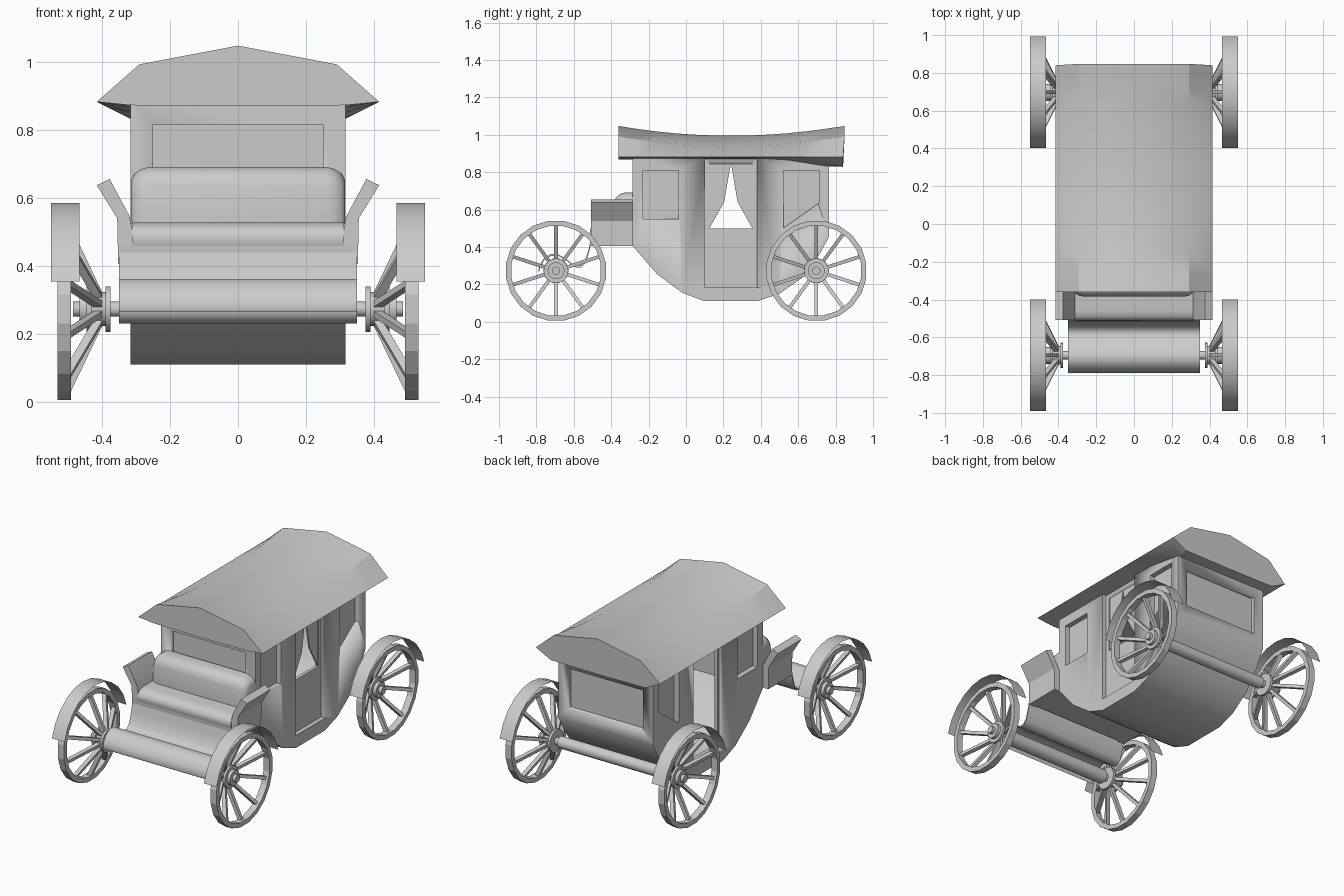
import bpy, bmesh, math
from mathutils import Vector, Matrix

if "Cube" in bpy.data.objects:
    bpy.data.objects.remove(bpy.data.objects["Cube"])

grey = bpy.data.materials.new("plain_grey")
grey.diffuse_color = (0.6, 0.6, 0.6, 1)
grey.use_nodes = True
grey.node_tree.nodes["Principled BSDF"].inputs["Base Color"].default_value = grey.diffuse_color


def finish(bm, name, angle=35):
    """Turn a bmesh into a named, shaded object."""
    bmesh.ops.recalc_face_normals(bm, faces=bm.faces)
    me = bpy.data.meshes.new(name)
    bm.to_mesh(me)
    bm.free()
    me.materials.append(grey)
    ob = bpy.data.objects.new(name, me)
    bpy.context.collection.objects.link(ob)
    bpy.ops.object.select_all(action='DESELECT')
    ob.select_set(True)
    bpy.context.view_layer.objects.active = ob
    bpy.ops.object.shade_smooth_by_angle(angle=math.radians(angle))
    return ob


def loft(name, rings, angle=35, caps=True, closed=True):
    """Skin a list of matching point rings."""
    bm = bmesh.new()
    vs = [[bm.verts.new(p) for p in r] for r in rings]
    n = len(vs[0])
    for a, b in zip(vs, vs[1:]):
        for i in range(n if closed else n - 1):
            j = (i + 1) % n
            bm.faces.new((a[i], a[j], b[j], b[i]))
    if caps:
        bm.faces.new(vs[0])
        bm.faces.new(vs[-1])
    return finish(bm, name, angle)


def slab(name, profile, x0, x1, angle=35):
    """Side profile of (y, z) points extruded across x."""
    return loft(name, [[(x, y, z) for y, z in profile] for x in (x0, x1)], angle)


def rect(a0, a1, b0, b1):
    return [(a0, b0), (a1, b0), (a1, b1), (a0, b1)]


def lathe_x(name, steps, y, z, n=20, angle=35):
    """Turned part along x from (x, radius) steps."""
    rings = [[(x, y + r * math.cos(2 * math.pi * i / n), z + r * math.sin(2 * math.pi * i / n))
              for i in range(n)] for x, r in steps]
    return loft(name, rings, angle)


# Coach body: hollow shell with recessed panels
outer = [(-.285, .9), (-.285, .405), (-.155, .255), (-.02, .155), (.10, .11), (.38, .11),
         (.50, .15), (.62, .235), (.71, .355), (.765, .455), (.765, .9)]
inner = [(-.235, .86), (-.235, .42), (-.12, .28), (0, .19), (.11, .155), (.37, .155),
         (.48, .19), (.59, .27), (.67, .38), (.715, .47), (.715, .82), (.5, .86)]
body = slab("coach_body", outer, -.316, .316)
rear_pane = [(.52, .81), (.71, .81), (.71, .635), (.52, .50)]
cutters = [slab("cavity", inner, -.27, .27)]
for s in (-1, 1):
    for pane in (rect(-.23, -.04, .55, .81), rear_pane):
        cutters.append(slab("side_window_cut", pane, s * .285, s * .4))
    cutters.append(slab("door_cut", rect(.10, .38, .185, .88), s * .29, s * .4))
cutters.append(slab("right_door_window_cut", rect(.125, .355, .50, .845), .2, .4))
cutters.append(slab("left_doorway_cut", rect(.115, .365, .20, .86), -.4, -.2))
cutters.append(slab("front_panel_cut", rect(-.4, -.26, .60, .815), -.25, .25))
cutters.append(slab("back_panel_cut", rect(.74, .9, .53, .77), -.25, .25))
for c in cutters:
    m = body.modifiers.new("cut", 'BOOLEAN')
    m.operation, m.solver, m.object = 'DIFFERENCE', 'EXACT', c
    bpy.context.view_layer.objects.active = body
    bpy.ops.object.modifier_apply(modifier=m.name)
    bpy.data.objects.remove(c)

# Tied curtains in the right door window
for s, label in ((-1, "front"), (1, "rear")):
    y = lambda d: .24 + s * d
    slab(label + "_curtain", [(y(.12), .85), (y(0), .85), (y(.036), .64), (y(.115), .50), (y(.12), .50)],
         .276, .284)

# Roof: saddle-backed top with overhanging eaves
rings = []
for i in range(13):
    t = i / 12
    sag = .052 * (1 - (2 * t - 1) ** 2)
    y = -.36 + 1.2 * t
    under = .872 - .04 * max(0, min(1, (y - .5) / .25))
    lean = .008 * (t == 1)
    half = [(.415, .882, 0), (.29, .992 - sag, lean), (0, 1.047 - sag, lean)]
    top = half + [(-x, z, d) for x, z, d in half[1::-1]]
    ring = top + [(-.316, under, 0), (0, under - .003, 0), (.316, under, 0)]
    rings.append([(x, y + d, z) for x, z, d in ring])
loft("roof", rings, 24)

# Driver's bench, cushions and arms
slab("bench_base", [(-.285, .405), (-.50, .405), (-.51, .44), (-.505, .49), (-.285, .49)], -.345, .345)
slab("seat_cushion", [(-.285, .45), (-.505, .45), (-.515, .475), (-.51, .502), (-.49, .52),
                      (-.46, .527), (-.285, .527)], -.312, .312, 50)
back = [(-.28, .0), (-.385, .0), (-.385, .11), (-.375, .14), (-.355, .16), (-.325, .168), (-.28, .168)]
rings = []
for x, k in ((-.315, .76), (-.305, .88), (-.285, .96), (-.26, 1), (.26, 1), (.285, .96), (.305, .88), (.315, .76)):
    rings.append([(x, -.28 + (y + .28) * k, .523 + z * k) for y, z in back])
loft("seat_back_cushion", rings, 50)
for s, label in ((-1, "left"), (1, "right")):
    arm = [(.352, .405), (.355, .54), (.415, .637), (.377, .655), (.318, .545), (.305, .47), (.305, .405)]
    loft(label + "_seat_arm", [[(s * x, y, z) for x, z in arm] for y in (-.508, -.283)], 25)

# Scrolled footboard
path = [(-.505, .46), (-.52, .39), (-.54, .325), (-.565, .30), (-.595, .302), (-.64, .335), (-.685, .362),
        (-.725, .362), (-.76, .34), (-.782, .305), (-.79, .275)]
slab("footboard", path + [(y + .004, z - .010) for y, z in reversed(path)], -.35, .35, 50)

# Axles, wheels and mudguards
Z = .273
for label, yc in (("front", -.695), ("rear", .697)):
    r = .042 if yc < 0 else .035
    lathe_x(label + "_axle", [(-.40, .022), (-.35, .022), (-.35, r), (.35, r), (.35, .022), (.40, .022)], yc, Z)
    for s, side in ((-1, "left"), (1, "right")):
        tag = label + "_" + side
        lathe_x(tag + "_hub", [(s * x, q) for x, q in ((.375, .067), (.39, .067), (.39, .05), (.43, .05),
                (.43, .066), (.445, .066), (.445, .045), (.465, .045), (.465, .022), (.485, .022))], yc, Z)
        # rim: square section swept round the hub
        bm = bmesh.new()
        N = 20
        sec = [(.49, .27), (.53, .27), (.53, .242), (.49, .242)]
        ringv = []
        for i in range(N):
            a = 2 * math.pi * (i + .5) / N
            ringv.append([bm.verts.new((s * x, yc + q * math.cos(a), Z + q * math.sin(a))) for x, q in sec])
        for i in range(N):
            A, B = ringv[i], ringv[(i + 1) % N]
            for j in range(4):
                k = (j + 1) % 4
                bm.faces.new((A[j], A[k], B[k], B[j]))
        finish(bm, tag + "_rim", 15)
        # dished spokes
        bm = bmesh.new()
        for i in range(10):
            a = 2 * math.pi * (i + .5) / 10
            d = Vector((0, math.cos(a), math.sin(a)))
            p = Vector((s * .41, yc, Z)) + d * .045
            q = Vector((s * .508, yc, Z)) + d * .25
            ax = (q - p).normalized()
            t = Vector((0, -math.sin(a), math.cos(a)))
            rot = Matrix((t, ax.cross(t), ax)).transposed().to_4x4()
            bmesh.ops.create_cube(bm, size=1, matrix=Matrix.Translation((p + q) / 2) @ rot
                                  @ Matrix.Diagonal((.019, .024, (q - p).length, 1)))
        finish(bm, tag + "_spokes", 20)
        # thin arched mudguard
        arc = [math.radians(15 + 150 * i / 10) for i in range(11)]
        loft(tag + "_mudguard", [[(s * x, yc + .312 * math.cos(a) * .98, Z + .312 * math.sin(a)) for x in (.465, .55)]
                                 for a in arc], 35, caps=False, closed=False)
